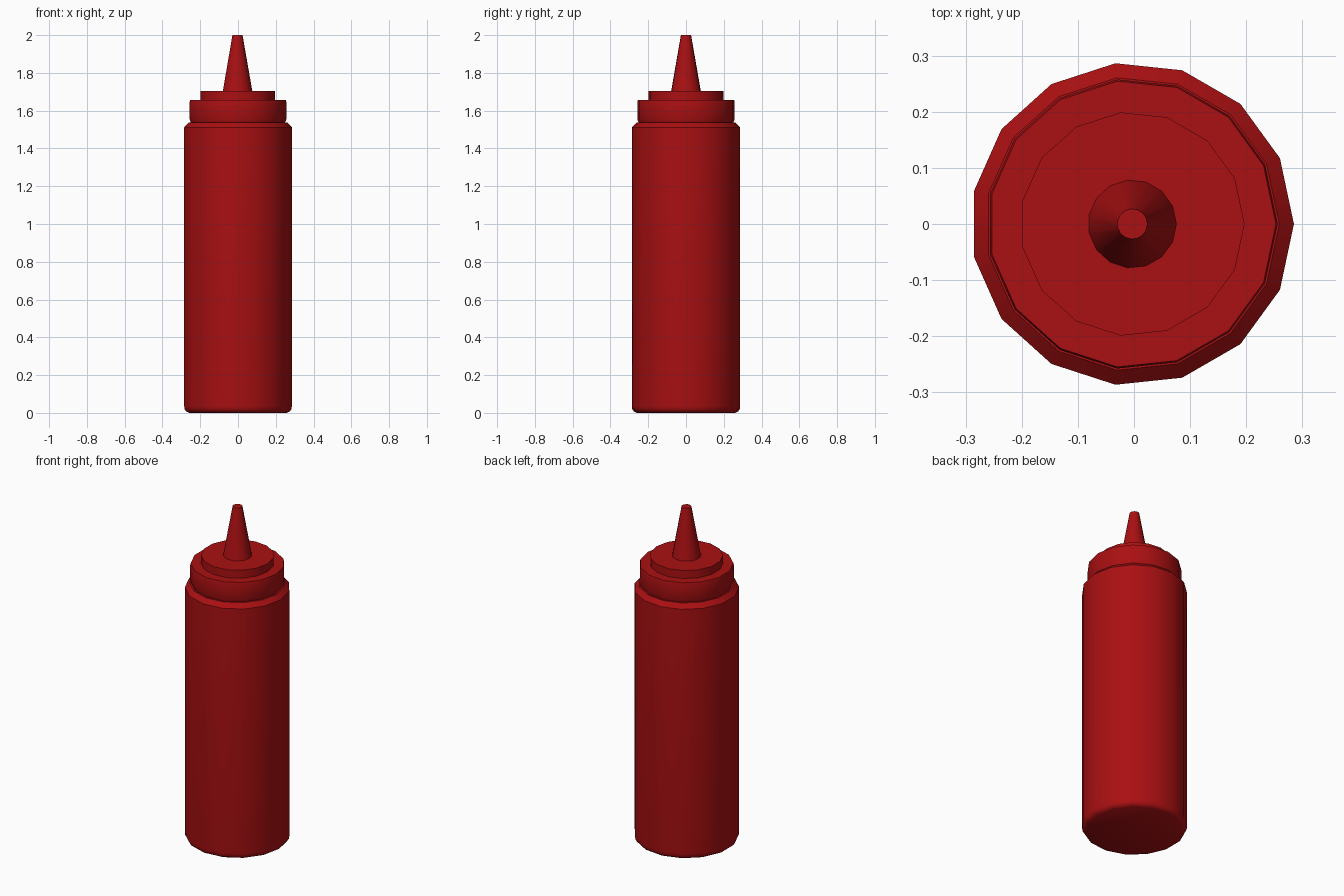
import bpy, bmesh, math

if "Cube" in bpy.data.objects:
    bpy.data.objects.remove(bpy.data.objects["Cube"])

SIDES = 15
OFFSET = -0.003  # the odd-sided section is centred by its bounds

red = bpy.data.materials.new("sauce red")
red.diffuse_color = (0.40, 0.005, 0.006, 1)
red.use_nodes = True
red.node_tree.nodes["Principled BSDF"].inputs["Base Color"].default_value = red.diffuse_color


def lathe(name, profile):
    """Closed solid turned around z from (radius, height) points."""
    bm = bmesh.new()
    rings = []
    for r, z in profile:
        rings.append([bm.verts.new((OFFSET + r * math.cos(2 * math.pi * i / SIDES),
                                    r * math.sin(2 * math.pi * i / SIDES), z))
                      for i in range(SIDES)])
    for a, b in zip(rings, rings[1:]):
        for i in range(SIDES):
            j = (i + 1) % SIDES
            bm.faces.new((a[i], a[j], b[j], b[i]))
    bm.faces.new(rings[0][::-1])
    bm.faces.new(rings[-1])
    mesh = bpy.data.meshes.new(name)
    bm.to_mesh(mesh)
    bm.free()
    mesh.materials.append(red)
    ob = bpy.data.objects.new(name, mesh)
    bpy.context.collection.objects.link(ob)
    bpy.ops.object.select_all(action='DESELECT')
    ob.select_set(True)
    bpy.context.view_layer.objects.active = ob
    bpy.ops.object.shade_smooth_by_angle(angle=math.radians(30))
    return ob


# Body with rounded foot and sloped shoulder
lathe("bottle_body", [(0.262, 0), (0.278, 0.008), (0.286, 0.02), (0.288, 0.036),
                      (0.288, 1.512), (0.262, 1.538)])
# Screw collar with softened rims
lathe("cap_collar", [(0.252, 1.536), (0.259, 1.555), (0.259, 1.645),
                     (0.256, 1.657)])
# Raised disc on the cap
lathe("cap_disc", [(0.2, 1.655), (0.2, 1.705)])
# Tapered spout
lathe("nozzle", [(0.079, 1.703), (0.027, 2.0)])
